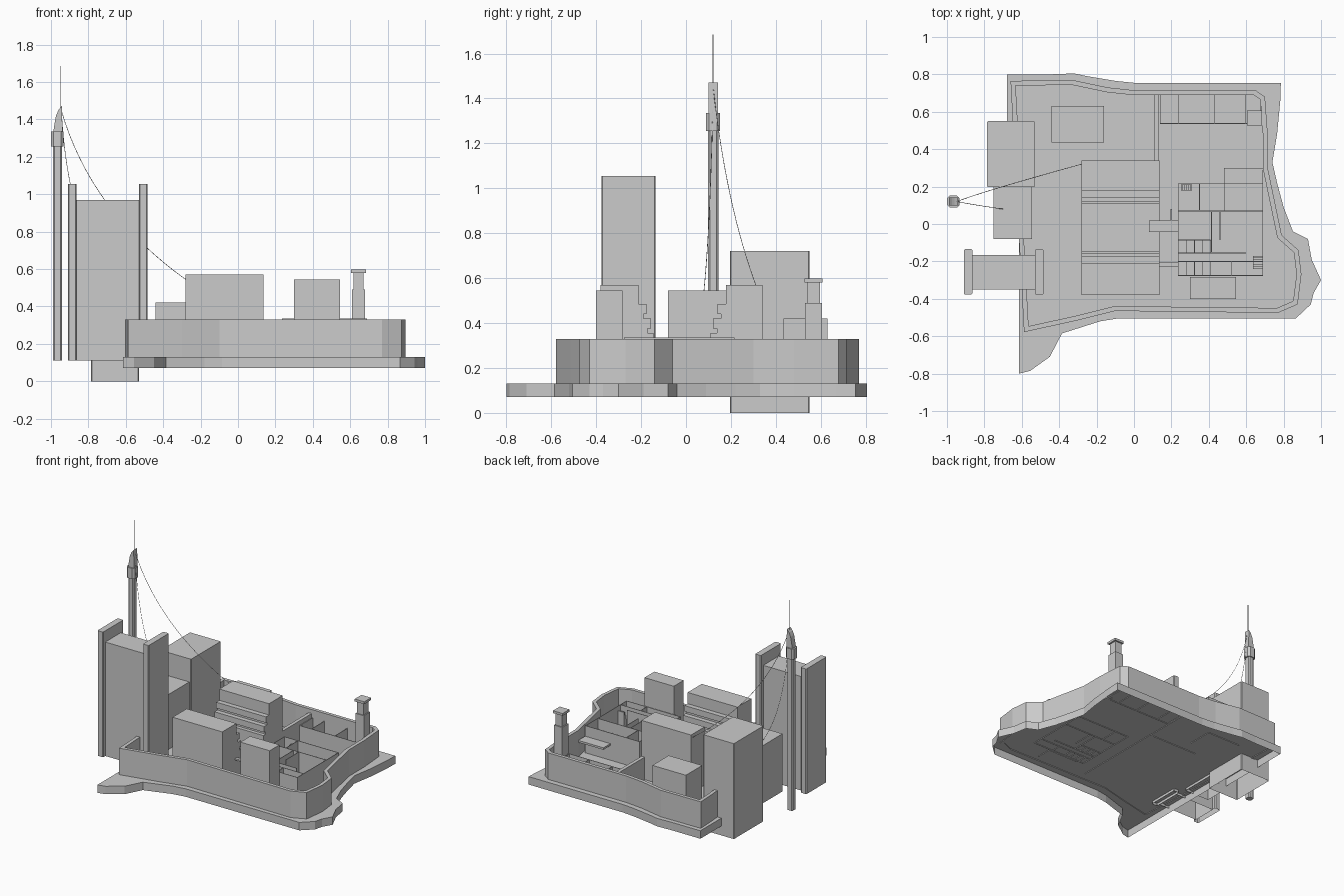
import bpy, bmesh
from mathutils import Vector

if "Cube" in bpy.data.objects:
    bpy.data.objects.remove(bpy.data.objects["Cube"])


def make(name, bm):
    bmesh.ops.recalc_face_normals(bm, faces=bm.faces)
    me = bpy.data.meshes.new(name)
    bm.to_mesh(me)
    bm.free()
    ob = bpy.data.objects.new(name, me)
    bpy.context.collection.objects.link(ob)
    return ob


def add_box(bm, x0, x1, y0, y1, z0, z1):
    v = bmesh.ops.create_cube(bm, size=1)["verts"]
    bmesh.ops.scale(bm, verts=v, vec=(x1 - x0, y1 - y0, z1 - z0))
    bmesh.ops.translate(bm, verts=v, vec=((x0 + x1) / 2, (y0 + y1) / 2, (z0 + z1) / 2))


def boxes(name, dims):
    bm = bmesh.new()
    for d in dims:
        add_box(bm, *d)
    return make(name, bm)


def prism(name, pts, lo, hi, axis="z", bottom=True):
    """Extrude a 2D outline along an axis; the outline uses the other two axes in order."""
    place = {"x": lambda p, h: (h, p[0], p[1]),
             "y": lambda p, h: (p[0], h, p[1]),
             "z": lambda p, h: (p[0], p[1], h)}[axis]
    bm = bmesh.new()
    a = [bm.verts.new(place(p, lo)) for p in pts]
    b = [bm.verts.new(place(p, hi)) for p in pts]
    if bottom:
        bm.faces.new(a)
    bm.faces.new(b)
    for i in range(len(pts)):
        j = (i + 1) % len(pts)
        bm.faces.new((a[i], a[j], b[j], b[i]))
    return make(name, bm)


def column(name, x0, x1, y0, y1, z0, z1, c=0.0, bottom=True):
    """Upright block with optionally chamfered vertical corners."""
    pts = [(x0, y0), (x1, y0), (x1, y1), (x0, y1)]
    if c:
        pts = [(x0 + c, y0), (x1 - c, y0), (x1, y0 + c), (x1, y1 - c),
               (x1 - c, y1), (x0 + c, y1), (x0, y1 - c), (x0, y0 + c)]
    return prism(name, pts, z0, z1, "z", bottom)


def inset(pts, t):
    """Mitred inward offset of a clockwise outline."""
    out = []
    for i in range(len(pts)):
        p, c, n = (Vector(pts[k % len(pts)]) for k in (i - 1, i, i + 1))
        d0, d1 = (c - p).normalized(), (n - c).normalized()
        n0, n1 = Vector((d0.y, -d0.x)), Vector((d1.y, -d1.x))
        out.append(c + (n0 + n1) * t / (1 + n0.dot(n1)))
    return out


def ring_wall(name, pts, t, lo, hi):
    bm = bmesh.new()
    rows = [[bm.verts.new((p[0], p[1], z)) for p in o]
            for o, z in ((pts, lo), (pts, hi), (inset(pts, t), hi), (inset(pts, t), lo))]
    for i in range(len(pts)):
        j = (i + 1) % len(pts)
        for k in range(4):
            a, b = rows[k], rows[(k + 1) % 4]
            bm.faces.new((a[i], a[j], b[j], b[i]))
    return make(name, bm)


def cable(name, pts, r=0.0015):
    cu = bpy.data.curves.new(name, "CURVE")
    cu.dimensions = "3D"
    cu.bevel_depth = r
    cu.bevel_resolution = 0
    s = cu.splines.new("POLY")
    a, m, b = (Vector(p) for p in pts)
    n = 16
    s.points.add(n)
    for i in range(n + 1):
        t = i / n
        p = a * (1 - t) ** 2 + m * 2 * t * (1 - t) + b * t * t
        s.points[i].co = (*p, 1)
    ob = bpy.data.objects.new(name, cu)
    bpy.context.collection.objects.link(ob)


# Rocky ground slab, hollow underneath
ground = [(-.68, .80), (-.45, .80), (-.32, .805), (-.25, .79), (-.10, .765), (0, .755), (.785, .755),
          (.783, .67), (.765, .48), (.74, .33), (.765, .22), (.80, .09), (.85, -.04),
          (.93, -.08), (.95, -.19), (1, -.30), (.96, -.37), (.945, -.43), (.865, -.505),
          (-.085, -.505), (-.18, -.52), (-.385, -.585), (-.45, -.71), (-.555, -.785),
          (-.615, -.80), (-.615, .20), (-.68, .20)]
prism("ground_slab", ground, .07, .13, "z", bottom=False)

# Perimeter wall
outer = [(-.66, .765), (-.33, .77), (-.14, .73), (0, .715), (.65, .715), (.70, .68),
         (.715, .48), (.715, .30), (.79, -.06), (.88, -.14), (.895, -.27), (.875, -.43),
         (.77, -.475), (-.10, -.465), (-.30, -.515), (-.588, -.578)]
ring_wall("perimeter_wall", outer, .026, .125, .33)

# Tower block with end slabs
column("tower_body", -.865, -.53, -.35, -.165, .11, .97, bottom=False)
for i, x in enumerate((-.91, -.53)):
    column(f"tower_end_slab_{i}", x, x + .047, -.377, -.135, .11, 1.055, .006, False)

# Plain blocks
column("tall_block", -.785, -.53, .197, .55, 0, .72, .004, False)
column("middle_block", -.75, -.545, -.08, .197, .11, .545, bottom=False)
column("back_annex", -.44, -.16, .435, .63, .125, .42)
column("front_block", .30, .545, -.40, -.283, .125, .545)

# Two facing halls with saw-toothed terraces
boxes("hall_court", [(-.28, .135, -.15, .12, .125, .14)])
front = [(-.38, .125), (-.145, .125), (-.145, .355), (-.172, .355), (-.172, .375),
         (-.155, .375), (-.155, .42), (-.19, .42), (-.19, .44), (-.175, .44),
         (-.175, .485), (-.212, .485), (-.212, .57), (-.38, .57)]
prism("front_hall", front, -.28, .135, "x")
back = [(.34 if y < -.3 else -y - .035, z) for y, z in front]
prism("back_hall", back, -.28, .135, "x")

# Watch post on the back wall corner
boxes("watch_post", [(.61, .68, .53, .605, .13, .49), (.618, .672, .538, .597, .49, .58),
                     (.605, .685, .527, .608, .58, .598)])

# Slim mast: shaft, collar, curved tip, antenna
column("mast_shaft", -.988, -.942, .098, .144, .11, 1.27, .008)
column("mast_collar", -1, -.932, .088, .152, 1.255, 1.335, .014)
tip = [(-.988, 1.33), (-.982, 1.37), (-.973, 1.42), (-.96, 1.45), (-.942, 1.472), (-.938, 1.33)]
prism("mast_tip", tip, .1, .142, "y")
boxes("antenna", [(-.953, -.949, .119, .123, 1.44, 1.685)])
cable("long_cable", [(-.945, .121, 1.45), (-.79, .18, .91), (-.28, .32, .545)])
cable("short_cable", [(-.945, .121, 1.45), (-.91, .11, .85), (-.70, .08, .545)])

# Open-topped room walls
T, Z0, Z1 = .004, .125, .335
walls = []
for y, x0, x1 in ((.215, .235, .69), (.07, .235, .69), (-.085, .235, .41), (-.155, .235, .60),
                  (-.20, .235, .69), (-.275, .235, .69)):
    walls.append((x0, x1, y - T / 2, y + T / 2, Z0, Z1))
for x, y0, y1 in ((.237, -.275, .215), (.688, -.275, .215), (.35, .07, .215), (.415, -.155, .07),
                  (.46, -.085, .07), (.52, -.275, -.20)):
    walls.append((x - T / 2, x + T / 2, y0, y1, Z0, Z1))
boxes("room_walls", walls)

# Small cells in two rows
cells = []
for x in (.28, .323, .367, .41):
    for y0, y1 in ((-.275, -.20), (-.155, -.085)):
        cells.append((x - T / 2, x + T / 2, y0, y1, Z0, .30))
boxes("cell_partitions", cells)

# Stairs inside the rooms
boxes("stairs_west", [(.25 + i * .01, .31, .18, .212, .13, .16 + i * .028) for i in range(6)])
boxes("stairs_east", [(.635, .686, -.24 + i * .012, -.17, .13, .16 + i * .028) for i in range(6)])

# Courtyard: dividing wall, back row of open rooms, canopy, walkways
boxes("courtyard_wall", [(.107, .133, .34, .70, .125, .30)])
boxes("back_room_walls", [(.138, .68, .535, .539, .125, .27)] +
      [(x, x + T, .535, .69, .125, .27) for x in (.138, .235, .43, .595, .676)])
boxes("canopy", [(.48, .69, .07, .30, .24, .255)])
boxes("walkways", [(.08, .235, -.042, .018, .30, .312), (.135, .235, -.23, -.205, .30, .312),
                   (.195, .203, -.03, .08, .13, .31)])
